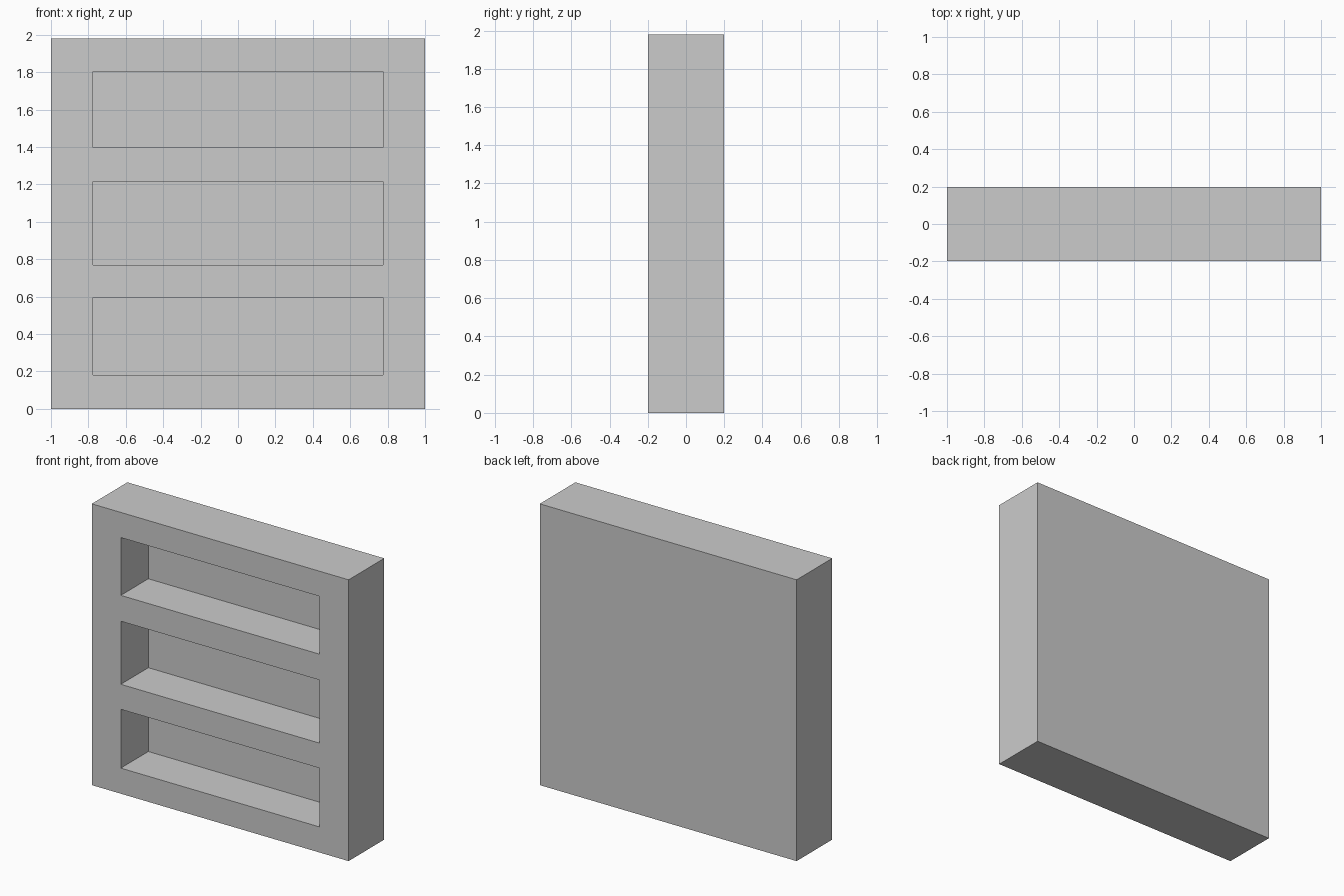
import bpy

if "Cube" in bpy.data.objects:
    bpy.data.objects.remove(bpy.data.objects["Cube"])

WIDTH, DEPTH, HEIGHT = 2.0, 0.396, 1.98
HALF_OPENING = 0.774
BACK_THICKNESS = 0.09
SHELF_BAYS = [(0.18, 0.594), (0.77, 1.214), (1.396, 1.803)]


def box(name, x0, x1, y0, y1, z0, z1):
    bpy.ops.mesh.primitive_cube_add(
        size=1, location=((x0 + x1) / 2, (y0 + y1) / 2, (z0 + z1) / 2))
    obj = bpy.context.object
    obj.name = name
    obj.scale = (x1 - x0, y1 - y0, z1 - z0)
    bpy.ops.object.transform_apply(location=True, rotation=False, scale=True)
    return obj


# Solid shelf body
body = box("shelf_unit", -WIDTH / 2, WIDTH / 2, -DEPTH / 2, DEPTH / 2, 0, HEIGHT)

# Three open bays cut from the front, leaving a closed back panel
for i, (z0, z1) in enumerate(SHELF_BAYS):
    cutter = box(f"bay_cutter_{i + 1}", -HALF_OPENING, HALF_OPENING,
                 -DEPTH, DEPTH / 2 - BACK_THICKNESS, z0, z1)
    cutter.hide_render = True
    cut = body.modifiers.new(f"bay_{i + 1}", 'BOOLEAN')
    cut.operation = 'DIFFERENCE'
    cut.solver = 'EXACT'
    cut.object = cutter
    bpy.context.view_layer.objects.active = body
    bpy.ops.object.modifier_apply(modifier=cut.name)
    bpy.data.objects.remove(cutter, do_unlink=True)
